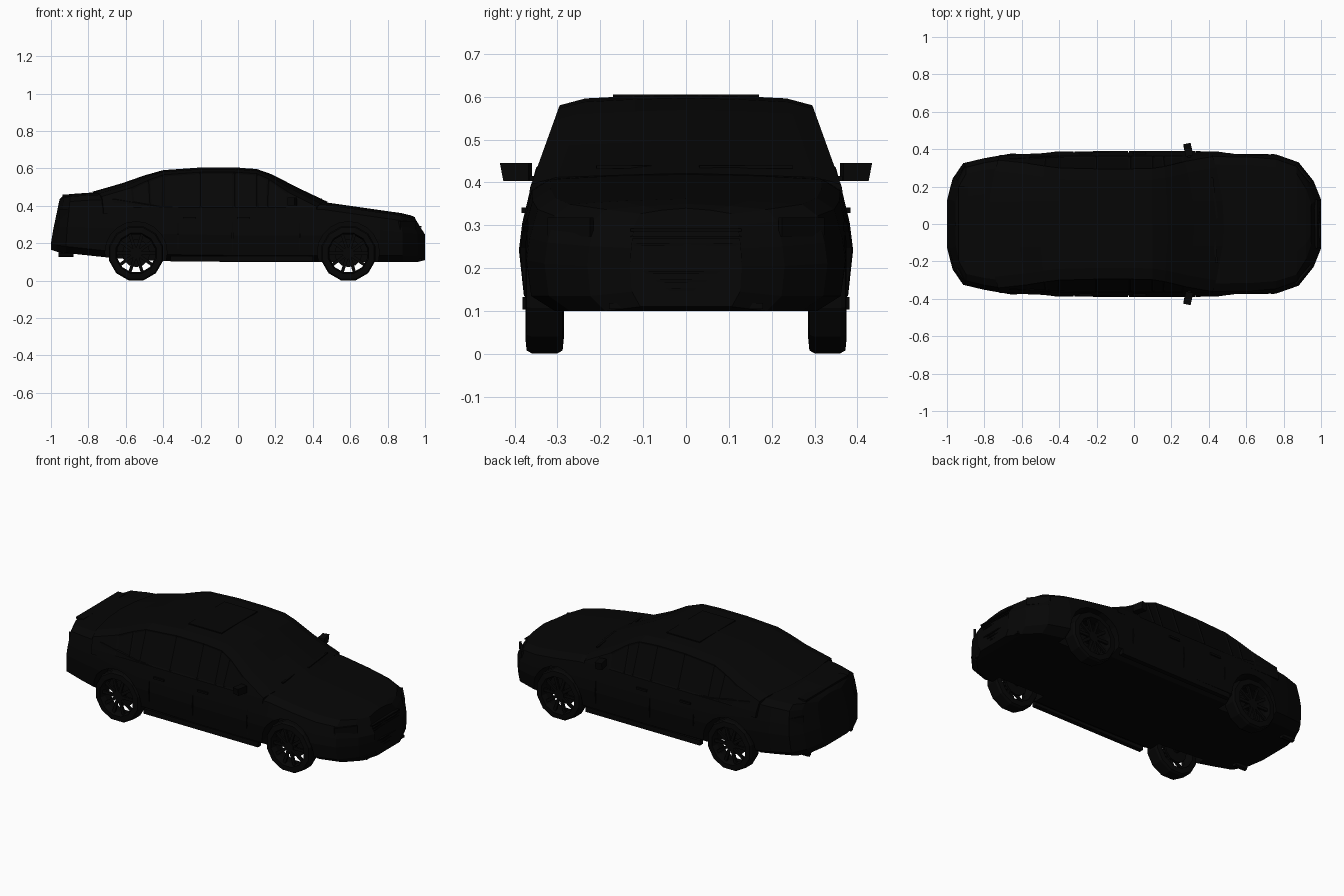
import bpy, bmesh, math
from mathutils import Matrix

if "Cube" in bpy.data.objects:
    bpy.data.objects.remove(bpy.data.objects["Cube"])

black = bpy.data.materials.new("black paint")
black.diffuse_color = (0.0018, 0.0018, 0.0018, 1)
black.use_nodes = True
black.node_tree.nodes["Principled BSDF"].inputs["Base Color"].default_value = black.diffuse_color


def finish(bm, name):
    bmesh.ops.recalc_face_normals(bm, faces=bm.faces)
    me = bpy.data.meshes.new(name)
    bm.to_mesh(me)
    bm.free()
    me.materials.append(black)
    ob = bpy.data.objects.new(name, me)
    bpy.context.collection.objects.link(ob)
    return ob


def loft(stations):
    """Closed skin through half rings (x, [(y, z)...]) mirrored in y."""
    bm = bmesh.new()
    rings = []
    for x, half in stations:
        full = half + [(-y, z) for y, z in reversed(half) if y > 1e-6]
        rings.append([bm.verts.new((x, y, z)) for y, z in full])
    n = len(rings[0])
    for a, b in zip(rings, rings[1:]):
        for i in range(n):
            j = (i + 1) % n
            bm.faces.new((a[i], a[j], b[j], b[i]))
    bm.faces.new(rings[0])
    bm.faces.new(rings[-1])
    return bm


def add_box(bm, loc, size, rz=0.0, ry=0.0):
    m = (Matrix.Translation(loc) @ Matrix.Rotation(rz, 4, 'Z') @ Matrix.Rotation(ry, 4, 'Y')
         @ Matrix.Diagonal((*size, 1)))
    return bmesh.ops.create_cube(bm, size=1, matrix=m)["verts"]


def add_cyl(bm, loc, r, depth, seg, axis='X'):
    rot = Matrix.Rotation(math.pi / 2, 4, axis)
    bmesh.ops.create_cone(bm, cap_ends=True, segments=seg, radius1=r, radius2=r,
                          depth=depth, matrix=Matrix.Translation(loc) @ rot)


def clamp(v):
    return max(0.0, min(1.0, v))


# Lower body: x, half width, underside z, top z
body_st = [(-1.0, .13, .165, .43), (-.97, .25, .155, .45), (-.92, .325, .148, .458), (-.8, .352, .135, .465),
           (-.66, .376, .12, .47), (-.42, .388, .105, .43), (0, .39, .1, .42), (.3, .39, .1, .42),
           (.46, .387, .1, .415), (.62, .385, .1, .392), (.76, .372, .1, .372), (.88, .33, .1, .357),
           (.96, .23, .1, .345), (1.0, .13, .11, .335)]


def body_ring(w, zb, zt):
    zs = zt - .035
    return [(0, zb), (w * .82, zb), (w * .97, zb + .035), (w, zb + (zs - zb) * .5),
            (w * .98, zb + (zs - zb) * .72), (w * .93, zs), (w * .82, zt - .008), (w * .45, zt), (0, zt + .005)]


bm = loft([(x, body_ring(w, zb, zt)) for x, w, zb, zt in body_st])
for v in bm.verts:
    if v.co.x > .85:      # hood edge leans back over the bumper
        v.co.x -= (v.co.x - .85) * .36 * clamp((v.co.z - .25) / .08)
    elif v.co.x < -.85:   # boot lid leans forward over the bumper
        v.co.x -= (v.co.x + .85) * .3 * clamp((v.co.z - .22) / .2)
body = finish(bm, "car_body")

# Wheel arches and door seams cut from the body
bm = bmesh.new()
for s in (-1, 1):
    for x in (-.545, .59):
        add_cyl(bm, (x, s * .36, .15), .166, .22, 20)
    for x in (-.32, -.03, .33):
        add_box(bm, (x, s * .41, .265), (.005, .06, .25))
cutter = finish(bm, "arch_cutter")
cutter.hide_render = True
mod = body.modifiers.new("arches", 'BOOLEAN')
mod.operation = 'DIFFERENCE'
mod.solver = 'EXACT'
mod.object = cutter
bpy.context.view_layer.objects.active = body
bpy.ops.object.modifier_apply(modifier=mod.name)
bpy.data.objects.remove(cutter)

# Cabin: x, roof z
cabin_st = [(-.78, .472), (-.62, .518), (-.5, .56), (-.4, .588), (-.2, .602), (-.02, .602), (.1, .594),
            (.18, .566), (.32, .494), (.48, .418)]


def side(z):
    return .367 - (z - .38) * .36


def cabin_ring(zt):
    zr = zt - .022
    return [(0, .36), (.368, .36), (side(.39), .39), (side(zr), max(zr, .395)),
            (side(zr) - .06, zt - .006), (.12, zt), (0, zt + .003)]


bm = loft([(x, cabin_ring(z)) for x, z in cabin_st])
for v in bm.verts:        # curved windscreen and rear screen
    k = clamp((abs(v.co.x + .15) - .25) / .2)
    v.co.x -= math.copysign(.45 * v.co.y ** 2 * k, v.co.x + .15)
bmesh.ops.recalc_face_normals(bm, faces=bm.faces)
# Side glass as shallow inset faces
glass = [f for f in bm.faces if abs(f.normal.y) > .7 and f.calc_center_median().z > .43
         and -.55 < f.calc_center_median().x < .3]
bmesh.ops.inset_individual(bm, faces=glass, thickness=.012, depth=-.004)
finish(bm, "cabin_with_side_windows")


# Wheels: low-poly tyre ring, hub and spokes
def wheel(name, cx, s):
    bm = bmesh.new()
    seg = 12
    prof = [(.112, .285), (.143, .288), (.15, .30), (.15, .36), (.143, .372), (.112, .375), (.104, .34)]
    rings = []
    for i in range(seg):
        a = 2 * math.pi * (i + .5) / seg
        rings.append([bm.verts.new((cx + r * math.cos(a), s * y, .146 + r * math.sin(a))) for r, y in prof])
    for i in range(seg):
        a, b = rings[i], rings[(i + 1) % seg]
        for j in range(len(prof)):
            k = (j + 1) % len(prof)
            bm.faces.new((a[j], b[j], b[k], a[k]))
    add_cyl(bm, (cx, s * .345, .147), .03, .03, 10)
    for i in range(10):
        a = 2 * math.pi * i / 10
        add_box(bm, (cx + .068 * math.cos(a), s * .352, .147 + .068 * math.sin(a)), (.09, .012, .017), ry=-a)
    add_cyl(bm, (cx, s * .3, .147), .075, .012, 12)   # brake disc
    add_cyl(bm, (cx, s * .285, .147), .02, .12, 8)    # axle stub
    finish(bm, name)


for s, sn in ((-1, "right"), (1, "left")):
    wheel("rear_wheel_" + sn, -.545, s)
    wheel("front_wheel_" + sn, .59, s)

    # Door mirror: tapered shell on a short arm
    bm = bmesh.new()
    for v in add_box(bm, (.29, s * .397, .424), (.04, .068, .042), rz=s * .2):
        if v.co.z < .424 and abs(v.co.y) > .397:
            v.co.y -= s * .008
    add_box(bm, (.295, s * .36, .409), (.02, .05, .012))
    finish(bm, "door_mirror_" + sn)

    # Door handles
    bm = bmesh.new()
    for x in (-.26, .03):
        add_box(bm, (x, s * .377, .335), (.07, .014, .012))
    finish(bm, "door_handles_" + sn)

    # Sill skirt between the wheels
    bm = bmesh.new()
    add_box(bm, (.02, s * .368, .118), (.76, .028, .03))
    finish(bm, "sill_" + sn)

    # Head lamp and tail lamp panels
    bm = bmesh.new()
    add_box(bm, (.905, s * .27, .296), (.13, .012, .045), rz=-s * math.radians(50))
    finish(bm, "head_lamp_" + sn)
    bm = bmesh.new()
    add_box(bm, (-.924, s * .273, .355), (.085, .012, .055), rz=s * math.radians(55))
    finish(bm, "tail_lamp_" + sn)

    # Exhaust tip
    bm = bmesh.new()
    add_cyl(bm, (-.92, s * .2, .145), .018, .08, 8, axis='Y')
    finish(bm, "exhaust_" + sn)

# Grille: upper slats and lower intake
bm = bmesh.new()
for z in (.255, .272, .289):
    add_box(bm, (.972, 0, z), (.02, .26, .007))
for z in (.15, .17, .19):
    add_box(bm, (.99, 0, z), (.014, .24, .007))
finish(bm, "grille_slats")

# Front splitter and boot lip
bm = bmesh.new()
add_box(bm, (.93, 0, .112), (.1, .36, .014))
finish(bm, "front_splitter")
bm = bmesh.new()
add_box(bm, (-.912, 0, .455), (.05, .4, .01))
finish(bm, "boot_lip")

# Sunroof panel and wipers
bm = bmesh.new()
add_box(bm, (-.1, 0, .602), (.22, .34, .006))
finish(bm, "sunroof")
bm = bmesh.new()
for y in (-.1, .14):
    add_box(bm, (.43, y, .436), (.012, .22, .006), rz=.12)
finish(bm, "wipers")
